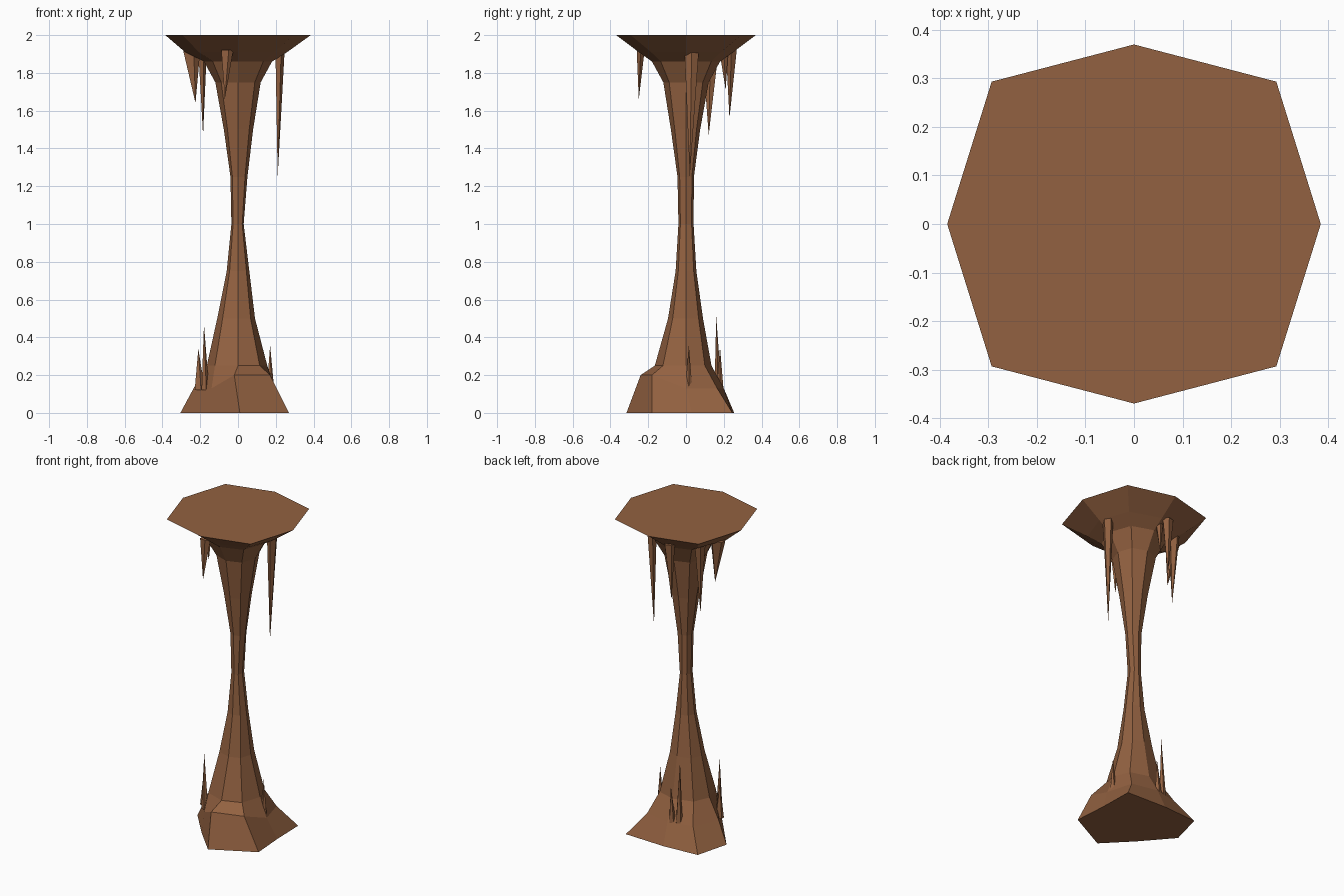
import bpy, bmesh, math

if "Cube" in bpy.data.objects:
    bpy.data.objects.remove(bpy.data.objects["Cube"])

rock = bpy.data.materials.new("brown rock")
rock.diffuse_color = (0.29, 0.12, 0.052, 1)
rock.use_nodes = True
rock.node_tree.nodes["Principled BSDF"].inputs["Base Color"].default_value = rock.diffuse_color


def finish(bm, name):
    bmesh.ops.recalc_face_normals(bm, faces=bm.faces)
    me = bpy.data.meshes.new(name)
    bm.to_mesh(me)
    bm.free()
    me.materials.append(rock)
    ob = bpy.data.objects.new(name, me)
    bpy.context.collection.objects.link(ob)


# Column: eight-sided rings from uneven foot to flared ceiling
foot = [(.255, .03, 0), (.25, .245, 0), (-.02, .255, 0), (-.25, .24, 0),
        (-.305, .03, 0), (-.15, -.15, 0), (.01, -.315, 0), (.27, -.18, 0)]
ledge = [(.2, .0, .13), (.155, .165, .13), (-.01, .2, .13), (-.165, .165, .13),
         (-.235, .01, .13), (-.14, -.14, .13), (-.02, -.24, .2), (.17, -.18, .2)]
# z, +x, +y, -x, -y extents
levels = [(.25, .155, .135, .165, .165), (.5, .09, .09, .11, .095),
          (.75, .06, .055, .06, .055), (1, .03, .04, .035, .04),
          (1.25, .05, .042, .04, .045), (1.5, .08, .075, .075, .08),
          (1.75, .12, .12, .12, .12), (1.86, .18, .18, .18, .18),
          (1.91, .26, .25, .28, .25), (2, .385, .37, .385, .37)]
rings = [foot, ledge]
for z, px, py, nx, ny in levels:
    k = .762 if z > 1.95 else .74
    rings.append([(px, 0, z), (px * k, py * k, z), (0, py, z), (-nx * k, py * k, z),
                  (-nx, 0, z), (-nx * k, -ny * k, z), (0, -ny, z), (px * k, -ny * k, z)])
rings[-1] = [(x, y / .37 * .385 if x and y else y, z) for x, y, z in rings[-1]]

bm = bmesh.new()
vr = [[bm.verts.new(p) for p in r] for r in rings]
for a, b in zip(vr, vr[1:]):
    for i in range(8):
        j = (i + 1) % 8
        bm.faces.new((a[i], a[j], b[j], b[i]))
bm.faces.new(vr[0][::-1])
bm.faces.new(vr[-1])
finish(bm, "cave_column")


def spike(name, root, tip, rx, ry, sides=5):
    """Pointed rock spike from an elliptical root to a tip."""
    bm = bmesh.new()
    ring = [bm.verts.new((root[0] + rx * math.cos(t), root[1] + ry * math.sin(t), root[2]))
            for t in (2 * math.pi * i / sides for i in range(sides))]
    top = bm.verts.new(tip)
    for i in range(sides):
        bm.faces.new((ring[i], ring[(i + 1) % sides], top))
    bm.faces.new(ring)
    finish(bm, name)


# Hanging spikes under the ceiling
for i, (r, t, rx, ry) in enumerate([
        ((.22, .03, 1.92), (.21, .02, 1.25), .027, .04),
        ((-.25, .04, 1.92), (-.225, .03, 1.64), .05, .035),
        ((-.19, .13, 1.92), (-.185, .12, 1.47), .025, .045),
        ((-.06, -.24, 1.92), (-.07, -.25, 1.66), .035, .022),
        ((-.05, .24, 1.92), (-.06, .23, 1.56), .035, .03),
        ((-.02, .2, 1.92), (-.02, .21, 1.71), .025, .025)]):
    spike(f"hanging_spike_{i}", r, t, rx, ry)

# Standing spikes around the foot
for i, (r, t, rx, ry) in enumerate([
        ((.17, .015, .12), (.17, .015, .36), .022, .02),
        ((-.175, -.08, .12), (-.18, -.08, .47), .022, .02),
        ((-.205, -.04, .12), (-.21, -.04, .34), .03, .02),
        ((-.07, .17, .12), (-.07, .16, .51), .022, .02),
        ((-.03, .18, .12), (-.02, .18, .35), .022, .02)]):
    spike(f"standing_spike_{i}", r, t, rx, ry)
